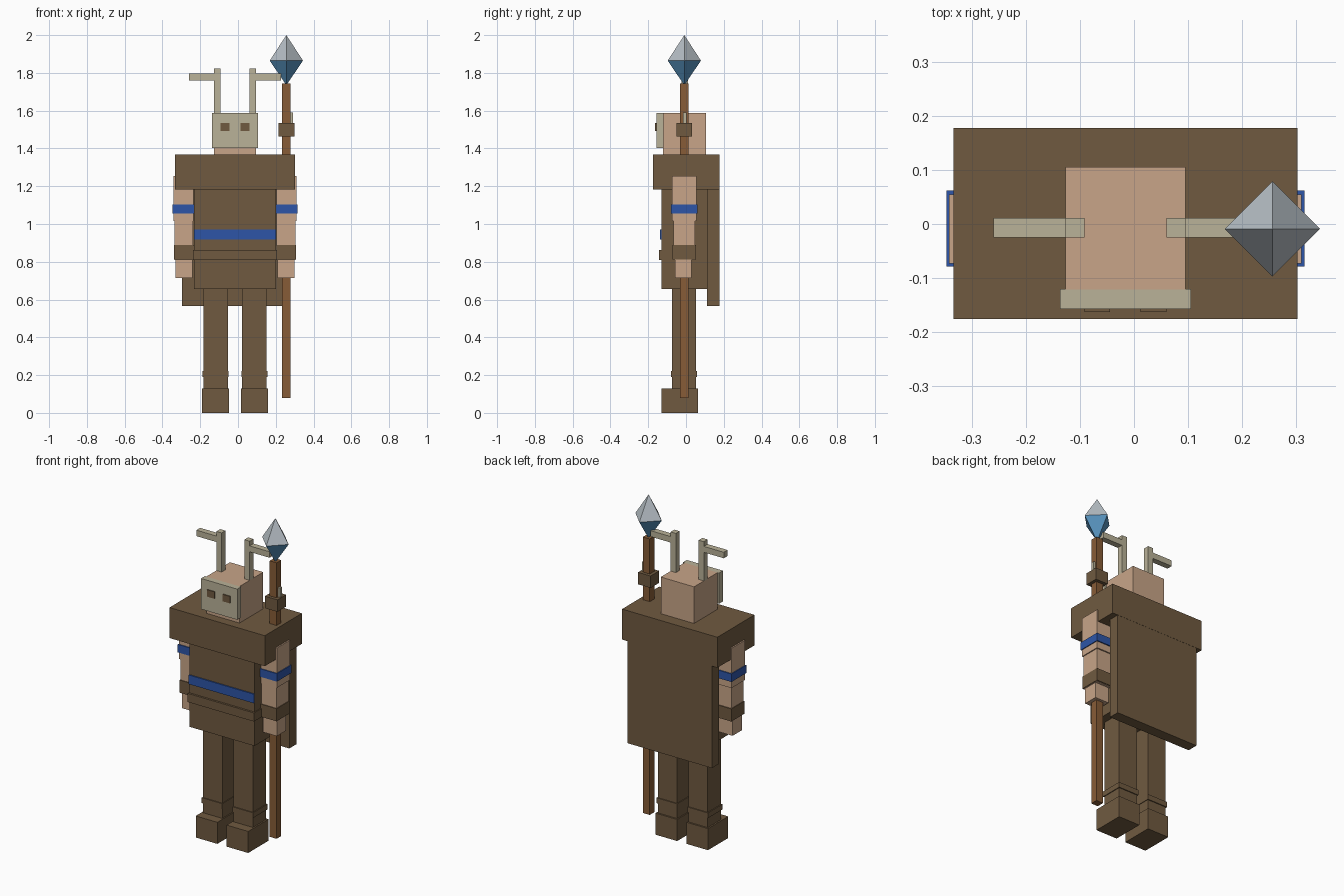
import bpy, bmesh

if "Cube" in bpy.data.objects:
    bpy.data.objects.remove(bpy.data.objects["Cube"])

AXIS = -0.016  # body centre line in x


def material(name, rgb):
    m = bpy.data.materials.new(name)
    m.diffuse_color = (*rgb, 1)
    m.use_nodes = True
    m.node_tree.nodes["Principled BSDF"].inputs["Base Color"].default_value = m.diffuse_color
    return m


BROWN = material("brown leather", (0.162, 0.102, 0.051))
SKIN = material("skin", (0.578, 0.376, 0.246))
BONE = material("bone", (0.491, 0.445, 0.314))
BLUE = material("blue cloth", (0.026, 0.091, 0.39))
WOOD = material("wood", (0.242, 0.107, 0.038))
SILVER = material("silver", (0.47, 0.52, 0.56))
ICE = material("ice blue", (0.102, 0.305, 0.546))


def box(name, x, y, z, mat):
    """Box from (min, max) ranges."""
    bm = bmesh.new()
    bmesh.ops.create_cube(bm, size=1)
    for v in bm.verts:
        v.co = [r[0] if c < 0 else r[1] for c, r in zip(v.co, (x, y, z))]
    return finish(name, bm, [mat])


def finish(name, bm, mats):
    me = bpy.data.meshes.new(name)
    bm.to_mesh(me)
    bm.free()
    for m in mats:
        me.materials.append(m)
    ob = bpy.data.objects.new(name, me)
    bpy.context.collection.objects.link(ob)
    return ob


def pair(name, x, y, z, mat):
    """Box on the right side and its mirror about the body axis."""
    box("right_" + name, x, y, z, mat)
    box("left_" + name, (2 * AXIS - x[1], 2 * AXIS - x[0]), y, z, mat)


def centred(name, half, y, z, mat):
    box(name, (AXIS - half, AXIS + half), y, z, mat)


# Legs and boots
pair("boot", (0.015, 0.159), (-0.13, 0.063), (0, 0.13), BROWN)
pair("leg", (0.022, 0.15), (-0.073, 0.053), (0.13, 0.66), BROWN)
pair("boot_strap", (0.018, 0.155), (-0.079, 0.059), (0.19, 0.222), BROWN)

# Torso and belts
centred("torso", 0.217, (-0.13, 0.113), (0.657, 1.2), BROWN)
centred("sash", 0.218, (-0.137, -0.129), (0.917, 0.972), BLUE)
centred("belt", 0.222, (-0.142, 0.113), (0.81, 0.862), BROWN)

# Cape
centred("cape_shoulders", 0.318, (-0.176, 0.178), (1.183, 1.367), BROWN)
centred("cape_back", 0.281, (0.111, 0.177), (0.567, 1.19), BROWN)

# Arms
pair("upper_arm", (0.203, 0.31), (-0.073, 0.055), (1.015, 1.255), SKIN)
pair("arm_band", (0.197, 0.315), (-0.079, 0.062), (1.056, 1.104), BLUE)
pair("forearm", (0.205, 0.304), (-0.067, 0.047), (0.81, 1.015), SKIN)
pair("wrist_wrap", (0.2, 0.308), (-0.072, 0.053), (0.812, 0.888), BROWN)
pair("hand", (0.208, 0.3), (-0.058, 0.03), (0.715, 0.812), SKIN)

# Head and mask
centred("head", 0.111, (-0.121, 0.105), (1.36, 1.588), SKIN)
centred("mask", 0.121, (-0.157, -0.12), (1.403, 1.588), BONE)
pair("eye", (0.012, 0.06), (-0.163, -0.156), (1.492, 1.534), BROWN)

# Antlers
pair("antler_stem", (0.06, 0.095), (-0.025, 0.011), (1.585, 1.824), BONE)
pair("antler_branch", (0.095, 0.228), (-0.025, 0.011), (1.76, 1.796), BONE)

# Spear
SX, SY = 0.256, -0.009
box("spear_shaft", (SX - 0.023, SX + 0.023), (SY - 0.022, SY + 0.022), (0.08, 1.745), WOOD)
box("spear_collar", (SX - 0.042, SX + 0.042), (SY - 0.041, SY + 0.041), (1.462, 1.534), BROWN)
box("spear_charm", (SX + 0.02, SX + 0.034), (SY - 0.007, SY + 0.012), (1.53, 1.59), BONE)

# Crystal tip: octahedron, silver above and blue below
bm = bmesh.new()
r = 0.088
ring = [bm.verts.new((SX + dx * r, SY + dy * r, 1.865))
        for dx, dy in ((1, 0), (0, 1), (-1, 0), (0, -1))]
top = bm.verts.new((SX, SY, 2.0))
bottom = bm.verts.new((SX, SY, 1.735))
for i in range(4):
    a, b = ring[i], ring[(i + 1) % 4]
    bm.faces.new((a, b, top)).material_index = 0
    bm.faces.new((b, a, bottom)).material_index = 1
finish("spear_crystal", bm, [SILVER, ICE])
